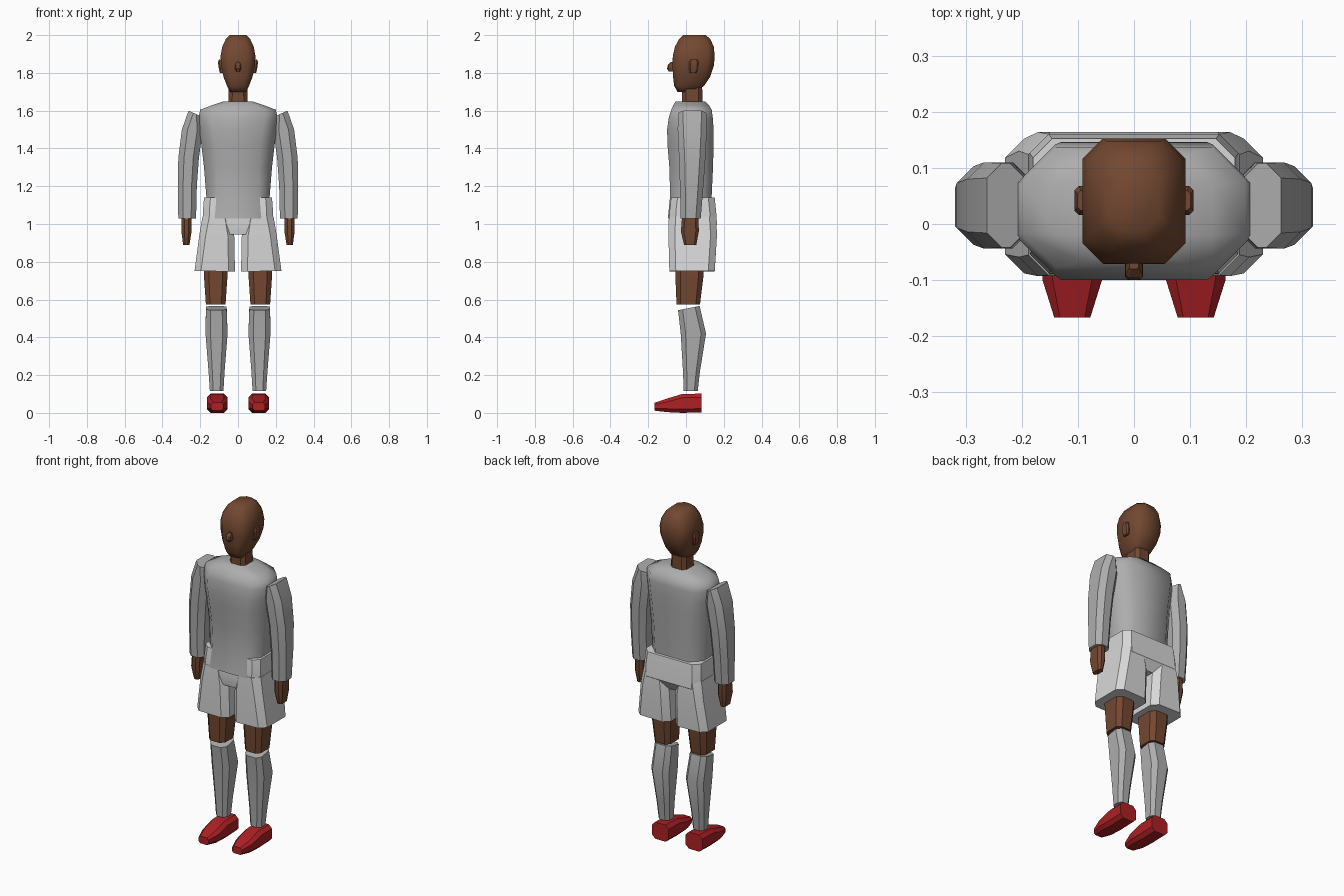
import bpy, bmesh, math
from mathutils import Vector


def material(name, rgb):
    m = bpy.data.materials.new(name)
    m.diffuse_color = (*rgb, 1)
    return m


SKIN = material("brown skin", (0.17, 0.065, 0.03))
SHIRT = material("grey cloth", (0.42, 0.42, 0.42))
SHORTS = material("pale cloth", (0.68, 0.68, 0.68))
RED = material("red leather", (0.42, 0.015, 0.018))


def loft(name, rings, mat, angle=30, mirror=False, along_y=False):
    """Skin chamfered rectangles (level, x0, x1, y0, y1, chamfer, slope_x, slope_y)."""
    bm = bmesh.new()
    loops = []
    for ring in rings:
        h, x0, x1, y0, y1, c = ring[:6]
        sx, sy = ring[6:8] if len(ring) > 6 else (0, 0)
        pts = [(x0 + c, y0), (x1 - c, y0), (x1, y0 + c), (x1, y1 - c),
               (x1 - c, y1), (x0 + c, y1), (x0, y1 - c), (x0, y0 + c)]
        mx, my = (x0 + x1) / 2, (y0 + y1) / 2
        loop = []
        for x, y in pts:
            z = h + sx * (x - mx) + sy * (y - my)
            loop.append(bm.verts.new((x, z, y) if along_y else (x, y, z)))
        loops.append(loop)
    for a, b in zip(loops, loops[1:]):
        for i in range(8):
            j = (i + 1) % 8
            bm.faces.new((a[i], a[j], b[j], b[i]))
    bm.faces.new(loops[0][::-1])
    bm.faces.new(loops[-1])
    bmesh.ops.recalc_face_normals(bm, faces=bm.faces)
    for f in bm.faces:
        f.smooth = True
    me = bpy.data.meshes.new(name)
    bm.to_mesh(me)
    bm.free()
    me.set_sharp_from_angle(angle=math.radians(angle))
    me.materials.append(mat)
    ob = bpy.data.objects.new(name, me)
    bpy.context.collection.objects.link(ob)
    if mirror:
        ob.modifiers.new("mirror", 'MIRROR')
    return ob


def sym(z, hx, y0, y1, c):
    return (z, -hx, hx, y0, y1, c)


# Head, nose, ears and neck
loft("head", [
    sym(1.70, 0.042, -0.045, 0.045, 0.018),
    sym(1.73, 0.058, -0.062, 0.095, 0.025),
    sym(1.78, 0.077, -0.069, 0.128, 0.032),
    sym(1.84, 0.090, -0.071, 0.148, 0.036),
    sym(1.89, 0.092, -0.070, 0.152, 0.036),
    sym(1.94, 0.083, -0.058, 0.147, 0.035),
    sym(1.98, 0.064, -0.036, 0.128, 0.032),
    sym(2.00, 0.044, -0.014, 0.105, 0.028)], SKIN, 60)
loft("nose", [
    sym(1.808, 0.010, -0.092, -0.06, 0.004),
    sym(1.822, 0.016, -0.100, -0.06, 0.006),
    sym(1.842, 0.015, -0.096, -0.06, 0.006),
    sym(1.858, 0.008, -0.080, -0.06, 0.003)], SKIN)
loft("ear", [
    (1.800, 0.070, 0.096, 0.020, 0.055, 0.006),
    (1.818, 0.070, 0.101, 0.016, 0.065, 0.008),
    (1.855, 0.078, 0.106, 0.016, 0.068, 0.008),
    (1.872, 0.078, 0.101, 0.024, 0.060, 0.006)], SKIN, mirror=True)
loft("neck", [
    sym(1.62, 0.052, -0.02, 0.088, 0.02),
    sym(1.76, 0.048, -0.02, 0.085, 0.02)], SKIN)

# Shirt body
loft("shirt", [
    sym(1.03, 0.166, -0.096, 0.130, 0.048),
    sym(1.15, 0.168, -0.084, 0.136, 0.060),
    sym(1.30, 0.180, -0.088, 0.143, 0.070),
    sym(1.42, 0.194, -0.098, 0.146, 0.075),
    sym(1.50, 0.205, -0.100, 0.146, 0.075),
    sym(1.56, 0.210, -0.092, 0.142, 0.070),
    sym(1.605, 0.200, -0.078, 0.136, 0.060),
    sym(1.628, 0.140, -0.068, 0.122, 0.050),
    sym(1.648, 0.080, -0.055, 0.103, 0.035)], SHIRT, 60)

# Sleeves and hands
loft("sleeve", [
    (1.03, 0.222, 0.316, -0.028, 0.078, 0.026),
    (1.20, 0.218, 0.319, -0.032, 0.092, 0.028),
    (1.35, 0.207, 0.316, -0.037, 0.103, 0.030),
    (1.50, 0.186, 0.297, -0.044, 0.110, 0.030),
    (1.585, 0.195, 0.262, -0.042, 0.108, 0.026, 0.45, 0)],
    SHIRT, mirror=True)
loft("hand", [
    (0.888, 0.257, 0.290, -0.010, 0.054, 0.010),
    (0.96, 0.246, 0.300, -0.027, 0.068, 0.016),
    (1.05, 0.246, 0.298, -0.020, 0.066, 0.016)], SKIN, mirror=True)

# Shorts: waist and legs
loft("shorts_waist", [
    sym(0.945, 0.150, -0.080, 0.130, 0.040),
    sym(1.00, 0.186, -0.090, 0.164, 0.036),
    sym(1.06, 0.186, -0.088, 0.160, 0.034),
    sym(1.14, 0.180, -0.079, 0.152, 0.034)], SHORTS)
loft("shorts_leg", [
    (0.75, 0.016, 0.230, -0.088, 0.152, 0.034, 0.02, 0),
    (0.94, 0.020, 0.205, -0.093, 0.164, 0.034),
    (1.04, 0.034, 0.188, -0.091, 0.160, 0.036)],
    SHORTS, mirror=True)

# Bare knees and socks
loft("knee", [
    (0.574, 0.066, 0.170, -0.050, 0.074, 0.022),
    (0.72, 0.056, 0.180, -0.056, 0.092, 0.026),
    (0.80, 0.054, 0.182, -0.056, 0.094, 0.026)], SKIN, mirror=True)
loft("sock", [
    (0.115, 0.077, 0.149, -0.012, 0.062, 0.018),
    (0.22, 0.071, 0.156, -0.016, 0.074, 0.020),
    (0.42, 0.055, 0.172, -0.028, 0.106, 0.026),
    (0.555, 0.060, 0.170, -0.042, 0.072, 0.024, 0, 0.2)],
    SHIRT, mirror=True)

# Shoes, skinned from toe to heel
loft("shoe", [
    (-0.167, 0.078, 0.142, 0.012, 0.054, 0.010),
    (-0.100, 0.057, 0.163, 0.004, 0.076, 0.018),
    (-0.020, 0.056, 0.165, 0.000, 0.100, 0.020),
    (0.083, 0.056, 0.165, 0.003, 0.102, 0.020)],
    RED, mirror=True, along_y=True)
